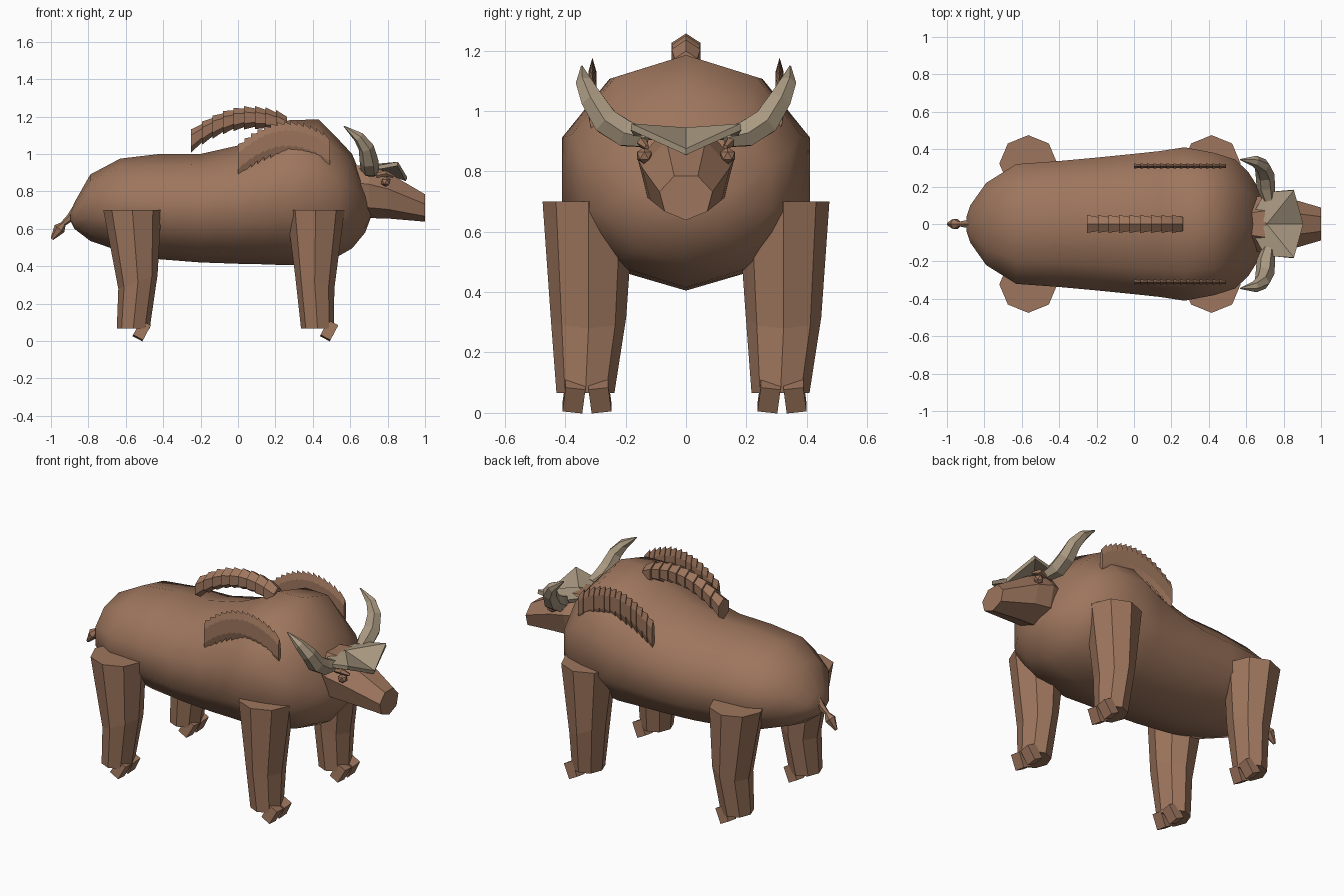
import bpy
import bmesh
import math
from mathutils import Vector, Matrix

if "Cube" in bpy.data.objects:
    bpy.data.objects.remove(bpy.data.objects["Cube"], do_unlink=True)


def make_material(name, rgb):
    mat = bpy.data.materials.new(name)
    mat.use_nodes = True
    mat.diffuse_color = (*rgb, 1)
    bsdf = next(n for n in mat.node_tree.nodes if n.type == 'BSDF_PRINCIPLED')
    bsdf.inputs["Base Color"].default_value = (*rgb, 1)
    return mat


HIDE = make_material("brown hide", (0.34, 0.18, 0.11))
HORN = make_material("pale horn", (0.40, 0.32, 0.22))
X, Y, Z = Vector((1, 0, 0)), Vector((0, 1, 0)), Vector((0, 0, 1))


def finish(name, bm, mat):
    bmesh.ops.recalc_face_normals(bm, faces=bm.faces)
    mesh = bpy.data.meshes.new(name)
    bm.to_mesh(mesh)
    bm.free()
    mesh.materials.append(mat)
    obj = bpy.data.objects.new(name, mesh)
    bpy.context.collection.objects.link(obj)
    return obj


def ring(center, u, v, ru, rv, n, phase=0.0):
    """Ellipse of n points around center; the first point lies along v."""
    angles = [phase + 2 * math.pi * i / n for i in range(n)]
    return [Vector(center) + u * ru * math.sin(a) + v * rv * math.cos(a) for a in angles]


def add_loft(bm, rings):
    """Skin neighbouring rings and cap both ends."""
    loops = [[bm.verts.new(p) for p in r] for r in rings]
    n = len(loops[0])
    for a, b in zip(loops, loops[1:]):
        for i in range(n):
            j = (i + 1) % n
            bm.faces.new((a[i], a[j], b[j], b[i]))
    bm.faces.new(loops[0])
    bm.faces.new(loops[-1])


def loft(name, rings, mat=HIDE):
    bm = bmesh.new()
    add_loft(bm, rings)
    return finish(name, bm, mat)


def tube(name, path, n, mat=HIDE):
    """Tapered tube along (x, y, z, radius) points."""
    pts = [Vector(p[:3]) for p in path]
    rings = []
    for i, p in enumerate(pts):
        t = (pts[min(i + 1, len(pts) - 1)] - pts[max(i - 1, 0)]).normalized()
        u = t.cross(X if abs(t.x) < 0.8 else Y).normalized()
        rings.append(ring(p, u, t.cross(u), path[i][3], path[i][3], n))
    return loft(name, rings, mat)


# Barrel body with shoulder hump: x, belly z, back z, half width
sections = [
    (-.895, .64, .69, .04), (-.875, .60, .74, .10), (-.79, .535, .89, .22),
    (-.63, .48, .975, .32), (-.42, .437, 1.0, .335), (-.2, .42, 1.0, .355),
    (0, .413, 1.045, .375), (.14, .41, 1.105, .39), (.27, .405, 1.18, .41),
    (.43, .415, 1.185, .38), (.54, .455, 1.075, .345), (.61, .495, 1.0, .28),
    (.68, .58, .83, .17), (.71, .66, .74, .05)]
body = loft("body", [ring((x, 0, (lo + hi) / 2), Y, Z, w / .951, (hi - lo) / 2, 10)
                     for x, lo, hi, w in sections])
body.data.shade_smooth()

# Seven-sided head tapering to a flat snout
loft("head", [ring((x, 0, z), Y, Z, ry, rz, 7, math.pi)
              for x, z, ry, rz in [(.60, .82, .13, .13), (.70, .805, .163, .148),
                                   (.80, .785, .15, .13), (1.0, .715, .09, .077)]])


# Legs: octagonal, with a slightly tilted knee and two toes
def leg(name, y, top_x, knee_x, foot_x, tilt, toe_x):
    top = ring((top_x, y, .70), Y, X, .152, .155, 8)
    knee = ring((knee_x, y, .317), Y, X, .125, .105, 8)
    for p in knee:
        p.z += tilt * (p.x - knee_x)
    foot = ring((foot_x, y - .01, .066), Y, X, .096, .088, 8)
    loft(name, [top, knee, foot])
    bm = bmesh.new()
    for side in (-1, 1):
        turn = Matrix.Rotation(math.radians(28), 4, 'Y') @ Matrix.Rotation(side * .12, 4, 'X')
        place = Matrix.Translation((toe_x, y - .005 + side * .043, .055))
        size = Matrix.Diagonal((.06, .066, .09, 1))
        bmesh.ops.create_cube(bm, size=1, matrix=place @ turn @ size)
    finish(name + "_toes", bm, HIDE)


for side, y in (("near", -.323), ("far", .323)):
    leg("hind_leg_" + side, y, -.565, -.535, -.56, .36, -.515)
    leg("fore_leg_" + side, y, .415, .41, .425, -.36, .487)


# Manes: arched rows of overlapping tapered tufts
def mane(name, y, x0, x1, count, peak_x, peak_z, curve, half_w, half_h):
    bm = bmesh.new()
    step = (x1 - x0) / count
    for i in range(count):
        xs = x0 + i * step, x0 + (i + 1.05) * step
        rings = []
        for x, s in zip(xs, (1.0, .78)):
            z = peak_z - curve * (x - peak_x) ** 2
            rings.append(ring((x, y, z), Y, Z, half_w * s, half_h * s, 6))
        add_loft(bm, rings)
    finish(name, bm, HIDE)


mane("back_mane", 0, -.25, .26, 9, .07, 1.195, 1.22, .055, .062)
for side, y in (("near", -.31), ("far", .31)):
    mane("shoulder_mane_" + side, y, 0, .49, 14, .27, 1.085, 1.7, .015, .092)

# Horns, eyes and brows on both sides
for side, s in (("near", -1), ("far", 1)):
    tube("horn_" + side, [(.72, s * .13, .91, .035), (.705, s * .20, .925, .05),
                          (.70, s * .265, .965, .05), (.685, s * .31, 1.035, .042),
                          (.645, s * .337, 1.09, .03), (.567, s * .345, 1.148, .003)], 6, HORN)
    bm = bmesh.new()
    bmesh.ops.create_icosphere(bm, subdivisions=1, radius=.028,
                               matrix=Matrix.Translation((.79, s * .138, .852)))
    finish("eye_" + side, bm, HIDE)
    tube("brow_" + side, [(.74, s * .135, .885, .012), (.79, s * .145, .895, .018),
                          (.83, s * .13, .88, .008)], 5)

# Horn plate: a shallow saddle across the forehead
bm = bmesh.new()
front, mid = bm.verts.new((.905, 0, .875)), bm.verts.new((.71, 0, .945))
for s in (-1, 1):
    corner = bm.verts.new((.855, s * .18, .958))
    rear = bm.verts.new((.70, s * .17, .93))
    back = bm.verts.new((.64, s * .06, .92))
    bm.faces.new((front, corner, mid))
    bm.faces.new((corner, rear, mid))
    bm.faces.new((rear, back, mid))
bmesh.ops.recalc_face_normals(bm, faces=bm.faces)
plate = finish("horn_plate", bm, HORN)
solid = plate.modifiers.new("thickness", 'SOLIDIFY')
solid.thickness = .022
solid.offset = -1

# Tail: short stem with a flared tuft
tube("tail_stem", [(-.86, 0, .72, .02), (-.895, 0, .66, .022), (-.945, 0, .618, .012)], 6)
tube("tail_tuft", [(-.925, 0, .635, .008), (-.955, 0, .60, .032), (-.995, 0, .545, .008)], 6)
